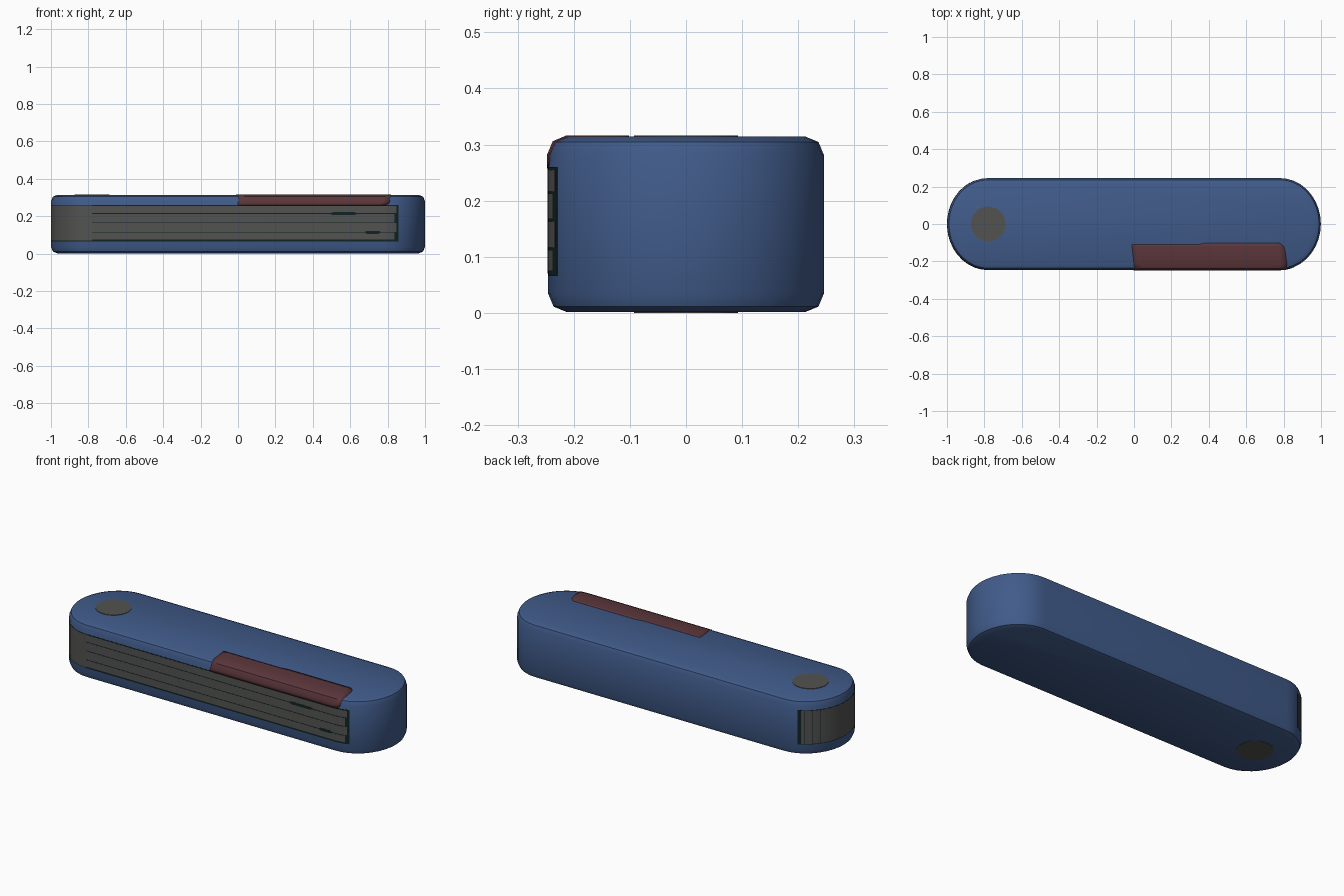
import bpy, bmesh, math

if "Cube" in bpy.data.objects:
    bpy.data.objects.remove(bpy.data.objects["Cube"])

A, B, CX = 0.219, 0.2455, 0.78      # end radius in x, half depth, arc centre
H0, H1, R = 0.002, 0.314, 0.032     # body bottom, top, edge rounding


def material(name, rgb):
    m = bpy.data.materials.new(name)
    m.diffuse_color = (*rgb, 1)
    m.use_nodes = True
    m.node_tree.nodes["Principled BSDF"].inputs["Base Color"].default_value = m.diffuse_color
    return m


BLUE = material("blue", (0.052, 0.105, 0.255))
GREY = material("grey", (0.085, 0.085, 0.083))
RED = material("dark red", (0.107, 0.038, 0.045))
DARK = material("dark green", (0.005, 0.017, 0.017))


def make(name, bm, mat):
    bmesh.ops.recalc_face_normals(bm, faces=bm.faces)
    me = bpy.data.meshes.new(name)
    bm.to_mesh(me)
    bm.free()
    me.materials.append(mat)
    ob = bpy.data.objects.new(name, me)
    bpy.context.collection.objects.link(ob)
    bpy.ops.object.select_all(action='DESELECT')
    ob.select_set(True)
    bpy.context.view_layer.objects.active = ob
    bpy.ops.object.shade_smooth_by_angle(angle=math.radians(40))
    return ob


def edge_point(deg, d=0.0, side=1):
    """Point on an end arc of the outline, offset outward by d."""
    t = math.radians(deg)
    return (side * CX + (A + d) * math.cos(t), (B + d) * math.sin(t))


def loft(rings, closed):
    """Bridge rings of 3D points; cap both ends."""
    bm = bmesh.new()
    vs = [[bm.verts.new(p) for p in r] for r in rings]
    n = len(vs[0])
    for a, b in zip(vs, vs[1:]):
        for i in range(n if closed else n - 1):
            j = (i + 1) % n
            bm.faces.new((a[i], a[j], b[j], b[i]))
    if closed:
        bm.faces.new(vs[0])
        bm.faces.new(vs[-1])
    return bm


# Handle body: stadium outline with rounded rims
def outline(d):
    right = [edge_point(-90 + 10 * i, d, 1) for i in range(19)]
    left = [edge_point(90 + 10 * i, d, -1) for i in range(19)]
    return right + left


arc = [(R * (math.sin(t) - 1), R * (1 - math.cos(t)))
       for t in (0, math.pi / 4, math.pi / 2)]
levels = [(d, H0 + z) for d, z in arc] + [(d, H1 - z) for d, z in reversed(arc)]
make("handle_body", loft([[(x, y, z) for x, y in outline(d)] for d, z in levels], True), BLUE)


# Bands that follow the left end and the front of the body
def band(name, path, z0, z1, d, mat):
    rings = []
    for side, deg in path:
        (xi, yi), (xo, yo) = edge_point(deg, -0.004, side), edge_point(deg, d, side)
        rings.append([(xi, yi, z0), (xo, yo, z0), (xo, yo, z1), (xi, yi, z1)])
    make(name, loft(rings, True), mat)


def degrees(a, b, n):
    return [a + (b - a) * i / n for i in range(n + 1)]


left_end = [(-1, a) for a in degrees(116, 270, 16)]
band("slot_frame", [(-1, a) for a in degrees(111, 270, 16)] +
     [(1, a) for a in degrees(270, 291, 4)], 0.066, 0.26, 0.0005, DARK)
band("pivot_end", left_end, 0.07, 0.257, 0.0012, GREY)

# Folded tools, separated by thin dark gaps
tools = [(0.075, 0.1125, 285), (0.1165, 0.163, 288),
         (0.167, 0.2125, 285), (0.2165, 0.2545, 288)]
for i, (z0, z1, tip) in enumerate(tools):
    band(f"folded_tool_{i + 1}", [(-1, 270)] + [(1, a) for a in degrees(270, tip, 4)],
         z0, z1, 0.0012, GREY)


# Nail nicks on two of the tools
def nick(name, x, z, w):
    bm = bmesh.new()
    h = 0.008
    pts = [(-w, 0), (-w * .7, -h), (w * .7, -h), (w, 0), (w * .7, h), (-w * .7, h)]
    f = bm.faces.new([bm.verts.new((x + px, -B - 0.0015, z + pz)) for px, pz in pts])
    r = bmesh.ops.extrude_face_region(bm, geom=[f])
    for v in r["geom"]:
        if isinstance(v, bmesh.types.BMVert):
            v.co.y += 0.004
    make(name, bm, DARK)


nick("upper_nail_nick", 0.565, 0.214, 0.08)
nick("lower_nail_nick", 0.72, 0.114, 0.045)

# Round pivot plates on top and underside
for name, z in (("top_pivot_plate", 0.315), ("bottom_pivot_plate", 0.0015)):
    bm = bmesh.new()
    bmesh.ops.create_cone(bm, cap_ends=True, segments=32, radius1=0.093,
                          radius2=0.093, depth=0.003)
    bmesh.ops.translate(bm, verts=bm.verts, vec=(-CX, 0, z))
    make(name, bm, GREY)

# Red slider wrapping over the front top rim: (depth offset, z, left x, right x)
section = [(0, 0.257, 0.0, 0.79), (0, 0.27, -0.002, 0.808), (0, H1 - R, 0.005, 0.812),
           (arc[1][0], H1 - arc[1][1], 0.003, 0.815), (-R, H1, 0.0, 0.818),
           (-0.10, H1, -0.008, 0.808), (-0.125, H1, -0.011, 0.80),
           (-0.136, H1, -0.011, 0.78)]
STEPS = 20
rings = []
for k in range(STEPS + 1):
    u = k / STEPS
    ring = []
    for i, (d, z, xl, xr) in enumerate(section):
        x = xl + (xr - xl) * u
        y = -B - d
        if i == len(section) - 1 and x > 0.36:   # wider right half
            y += 0.008
        over = max(0, x - CX)                     # follow the end curve
        y += B * (1 - math.sqrt(1 - (over / A) ** 2))
        ring.append((x, y, z))
    rings.append(ring)
slider = make("slider", loft(rings, False), RED)
# lift the sheet just off the body and give it a thin wall
bm = bmesh.new()
bm.from_mesh(slider.data)
if sum(f.normal.z for f in bm.faces) < 0:
    bmesh.ops.reverse_faces(bm, faces=bm.faces)
bm.to_mesh(slider.data)
bm.free()
wall = slider.modifiers.new("wall", 'SOLIDIFY')
wall.thickness = 0.004
wall.offset = 0
